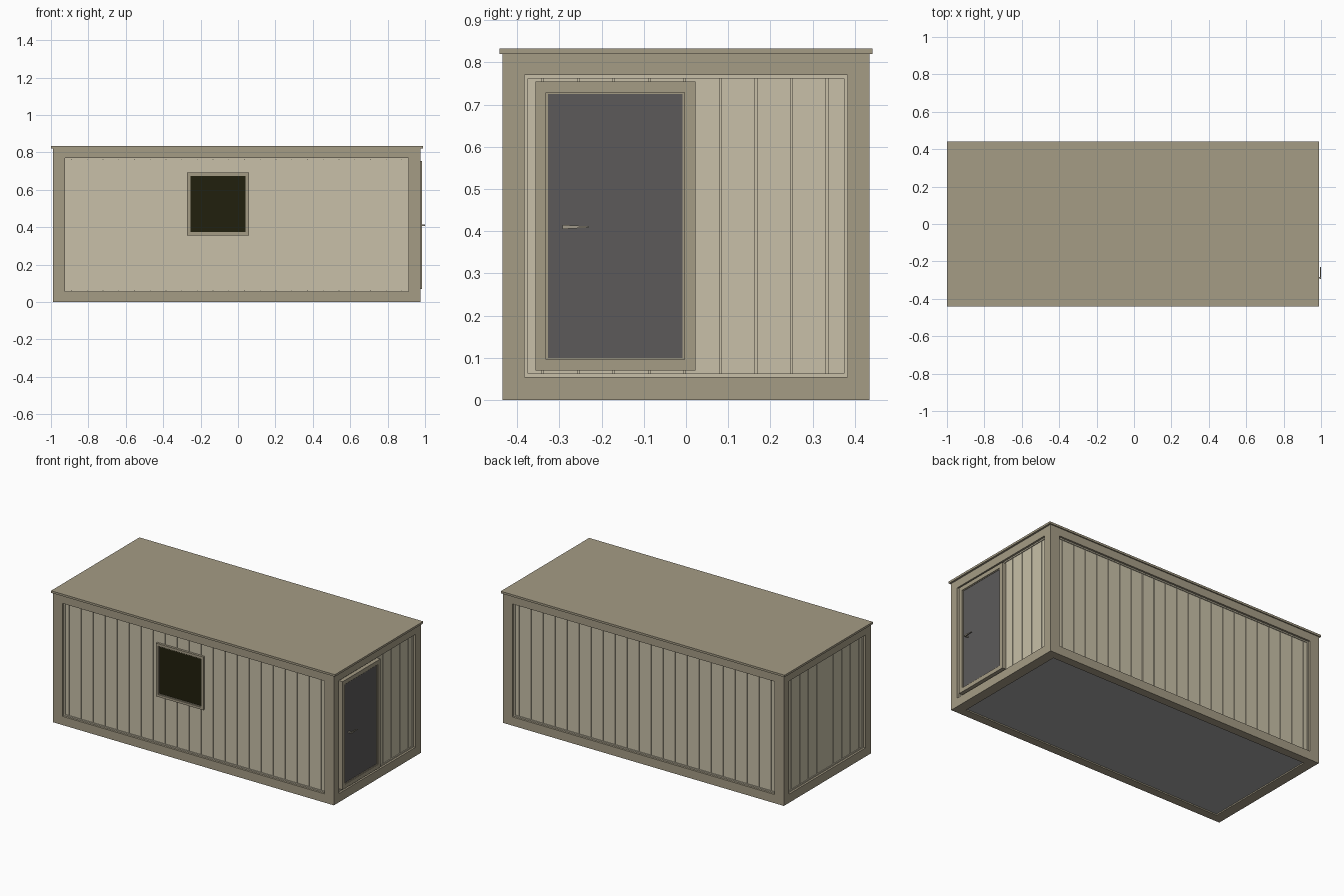
import bpy
import bmesh

if "Cube" in bpy.data.objects:
    bpy.data.objects.remove(bpy.data.objects["Cube"], do_unlink=True)


def material(name, rgb):
    m = bpy.data.materials.new(name)
    m.use_nodes = True
    m.diffuse_color = (*rgb, 1)
    m.node_tree.nodes["Principled BSDF"].inputs["Base Color"].default_value = (*rgb, 1)
    return m


FRAME = material("taupe_frame", (0.376, 0.332, 0.235))
PANEL = material("cream_panel", (0.578, 0.527, 0.392))
DOOR = material("grey_door", (0.107, 0.102, 0.102))
GLASS = material("dark_glass", (0.015, 0.014, 0.004))
FLOOR = material("grey_floor", (0.38, 0.38, 0.38))
METAL = material("handle_metal", (0.36, 0.33, 0.26))


def boxes(name, mat, spans):
    """One object from boxes given as (x0, x1, y0, y1, z0, z1)."""
    bm = bmesh.new()
    for x0, x1, y0, y1, z0, z1 in spans:
        x0, x1 = sorted((x0, x1))
        y0, y1 = sorted((y0, y1))
        for v in bmesh.ops.create_cube(bm, size=1)["verts"]:
            v.co.x = x1 if v.co.x > 0 else x0
            v.co.y = y1 if v.co.y > 0 else y0
            v.co.z = z1 if v.co.z > 0 else z0
    mesh = bpy.data.meshes.new(name)
    bm.to_mesh(mesh)
    bm.free()
    mesh.materials.append(mat)
    ob = bpy.data.objects.new(name, mesh)
    bpy.context.collection.objects.link(ob)
    return ob


def on_wall(axis, u0, u1, d0, d1, z0, z1):
    """Box with u along the wall and d across it; axis is the wall normal."""
    if axis == "x":
        return (d0, d1, u0, u1, z0, z1)
    return (u0, u1, d0, d1, z0, z1)


def ring(axis, u0, u1, d0, d1, z0, z1, w):
    """Four bars around a rectangle, w wide, lying inside it."""
    return [on_wall(axis, u0, u0 + w, d0, d1, z0, z1),
            on_wall(axis, u1 - w, u1, d0, d1, z0, z1),
            on_wall(axis, u0 + w, u1 - w, d0, d1, z0, z0 + w),
            on_wall(axis, u0 + w, u1 - w, d0, d1, z1 - w, z1)]


# Overall sizes
X0, X1, Y = -0.99, 0.976, 0.435
POST_X, POST_Y = 0.064, 0.053
SILL, HEAD, TOP = 0.055, 0.77, 0.82
RECESS, GROOVE, PITCH = 0.018, 0.004, 0.0841

# Steel frame: corner posts and rails
posts, rails = [], []
for xa, xb in ((X0, X0 + POST_X), (X1 - POST_X, X1)):
    for s in (-1, 1):
        posts.append((xa, xb, s * Y, s * (Y - POST_Y), 0, TOP))
for z0, z1 in ((0, SILL), (HEAD, TOP)):
    for s in (-1, 1):
        rails.append((X0 + POST_X, X1 - POST_X, s * Y, s * (Y - POST_Y), z0, z1))
    for xa, xb in ((X0, X0 + POST_X), (X1 - POST_X, X1)):
        rails.append((xa, xb, -Y + POST_Y, Y - POST_Y, z0, z1))
boxes("corner_posts", FRAME, posts)
boxes("frame_rails", FRAME, rails)

# Roof and floor
boxes("roof", FRAME, [(-1, 0.988, -0.442, 0.442, TOP, 0.833)])
boxes("floor", FLOOR, [(X0 + POST_X, X1 - POST_X, -Y + POST_Y, Y - POST_Y, 0.008, 0.04)])


# Plank walls: backing sheet, planks with narrow grooves, and edge trim
def wall(name, axis, u0, u1, first, count, face, s):
    front = face - s * RECESS
    back = front - s * 0.006
    cuts = [first + PITCH * i for i in range(count)]
    starts = [u0] + [c + GROOVE / 2 for c in cuts]
    ends = [c - GROOVE / 2 for c in cuts] + [u1]
    spans = [on_wall(axis, a, b, back, front, SILL, HEAD) for a, b in zip(starts, ends)]
    spans.append(on_wall(axis, u0, u1, back - s * 0.015, back, SILL, HEAD))
    boxes(name + "_planks", PANEL, spans)
    boxes(name + "_trim", PANEL,
          ring(axis, u0, u1, front - s * 0.002, front + s * 0.005, SILL, HEAD, 0.008))


for side, s in (("front", -1), ("back", 1)):
    wall(side + "_wall", "y", X0 + POST_X, X1 - POST_X, -0.89, 22, s * Y, s)
for side, face, s in (("left", X1, 1), ("right", X0, -1)):
    wall(side + "_end_wall", "x", -Y + POST_Y, Y - POST_Y, -0.339, 9, face, s)

# Window
boxes("window_frame", FRAME,
      ring("y", -0.273, 0.059, -0.40, -0.431, 0.355, 0.692, 0.015)
      + ring("y", -0.258, 0.044, -0.40, -0.426, 0.37, 0.677, 0.004))
boxes("window_glass", GLASS, [(-0.256, 0.042, -0.40, -0.423, 0.372, 0.675)])

# Door
boxes("door_frame", FRAME,
      ring("x", -0.357, 0.022, 0.94, 0.983, 0.07, 0.755, 0.026)
      + ring("x", -0.331, -0.004, 0.94, 0.979, 0.096, 0.729, 0.004))
boxes("door_leaf", DOOR, [(0.94, 0.976, -0.328, -0.007, 0.099, 0.726)])

# Door handle: spindle and a lever that tapers toward its tip
boxes("handle_spindle", METAL, [(0.974, 0.997, -0.292, -0.284, 0.406, 0.414)])
lever = boxes("handle_lever", METAL, [(0.994, 1.0, -0.293, -0.23, 0.405, 0.415)])
for v in lever.data.vertices:
    if v.co.y > -0.25:
        v.co.z = 0.41 + (v.co.z - 0.41) * 0.3
